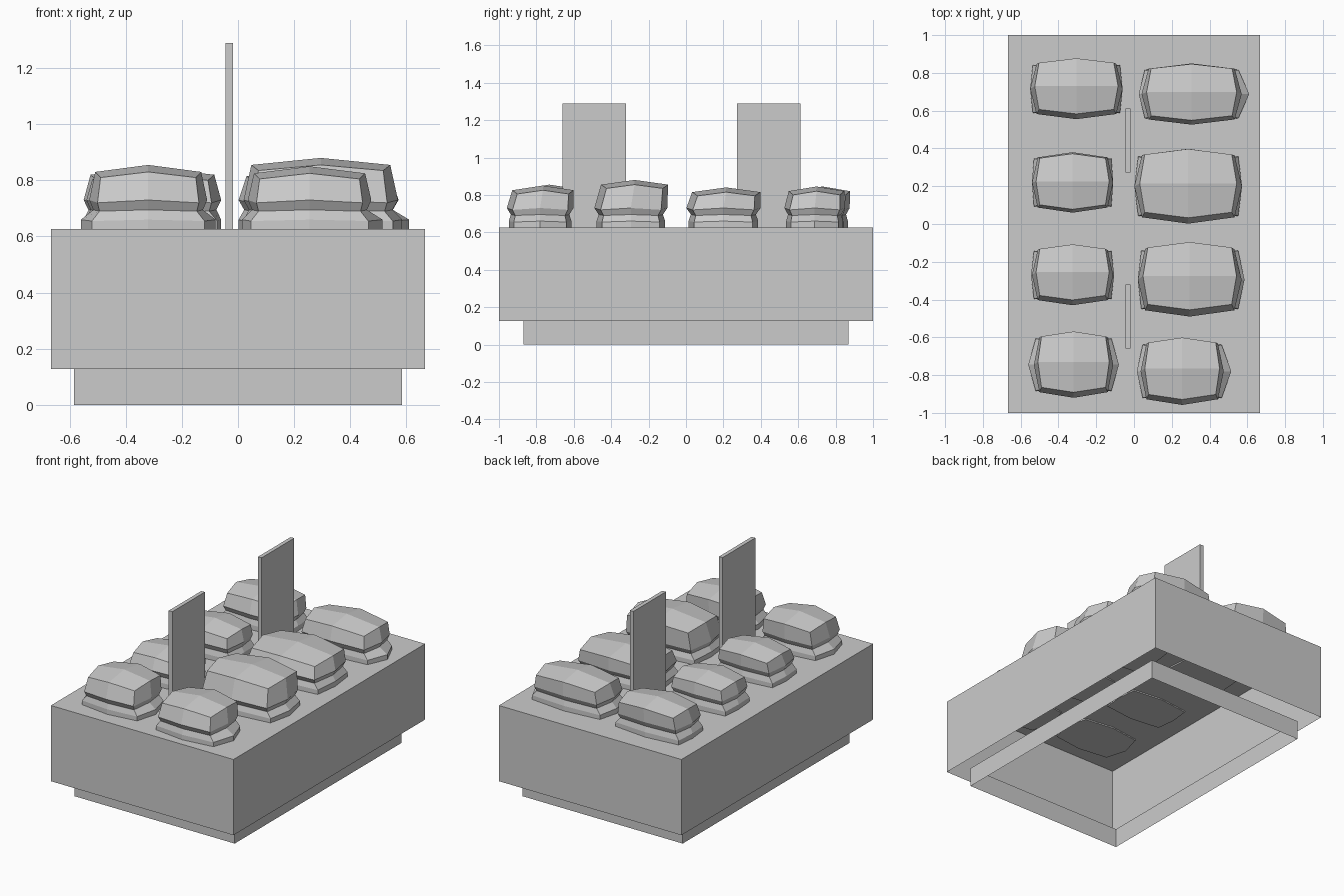
import bpy, bmesh
from mathutils import Vector

cube = bpy.data.objects.get("Cube")
if cube:
    bpy.data.objects.remove(cube, do_unlink=True)

grey = bpy.data.materials.new("plain_grey")
grey.use_nodes = True
grey.diffuse_color = (0.6, 0.6, 0.6, 1)
grey.node_tree.nodes["Principled BSDF"].inputs["Base Color"].default_value = (0.6, 0.6, 0.6, 1)

DECK = 0.627
RIM = 0.127


def finish(name, bm):
    bmesh.ops.recalc_face_normals(bm, faces=bm.faces)
    mesh = bpy.data.meshes.new(name)
    bm.to_mesh(mesh)
    bm.free()
    mesh.materials.append(grey)
    obj = bpy.data.objects.new(name, mesh)
    bpy.context.collection.objects.link(obj)
    return obj


def box(name, lo, hi, open_sides=()):
    """Box between two corners, leaving out faces that point along open_sides."""
    lo, hi = Vector(lo), Vector(hi)
    bm = bmesh.new()
    bmesh.ops.create_cube(bm, size=1)
    bm.normal_update()
    gone = [f for f in bm.faces if round(f.normal.z) in open_sides]
    bmesh.ops.scale(bm, vec=hi - lo, verts=bm.verts)
    bmesh.ops.translate(bm, vec=(lo + hi) / 2, verts=bm.verts)
    bmesh.ops.delete(bm, geom=gone, context='FACES')
    # Keep the outward winding of the open shells
    return finish(name, bm)


def ring(bm, cx, cy, corner, mid_y, end_l, end_r, heights):
    """Eight points: corners, bulged long sides and pointed ends."""
    x, y = corner
    zc, zm = heights
    pts = [(-x, -y, zc), (0, -mid_y, zm), (x, -y, zc), (end_r, 0, zm),
           (x, y, zc), (0, mid_y, zm), (-x, y, zc), (-end_l, 0, zm)]
    return [bm.verts.new((cx + a, cy + b, c)) for a, b, c in pts]


def mound(name, cx, cy, hx, hy, peak, flare_l, flare_r, lean):
    bm = bmesh.new()
    kx, ky = hx * 0.86, hy * 0.83
    levels = [
        # flared foot
        ring(bm, cx, cy, (kx + 0.02, ky * 0.95), hy * 0.94,
             hx + flare_l, hx + flare_r, (DECK - 0.008, DECK - 0.008)),
        ring(bm, cx, cy, (kx + 0.02, ky * 0.95), hy * 0.94,
             hx + flare_l, hx + flare_r, (0.655, 0.66)),
        # waist
        ring(bm, cx, cy, (kx * 0.96, ky * 0.9), hy * 0.88,
             hx * 0.93, hx * 0.93, (0.69, 0.695)),
        # widest line and upper rim
        ring(bm, cx, cy, (kx, ky), hy, hx, hx, (0.72, 0.73)),
        ring(bm, cx, cy + lean, (kx * 0.94, ky * 0.93), hy * 0.92,
             hx * 0.9, hx * 0.9, (peak - 0.045, peak - 0.025)),
    ]
    for low, high in zip(levels, levels[1:]):
        for i in range(8):
            j = (i + 1) % 8
            bm.faces.new((low[i], low[j], high[j], high[i]))
    # four roof panels meeting at the crown
    top = levels[-1]
    crown = bm.verts.new((cx, cy + lean, peak))
    for i in (1, 3, 5, 7):
        bm.faces.new((crown, top[i], top[(i + 1) % 8], top[(i + 2) % 8]))
    bm.faces.new(levels[0][::-1])
    return finish(name, bm)


# Hollow body, open below, and the open frame under it
box("body", (-0.667, -1, RIM), (0.667, 1, DECK), open_sides=(-1,))
box("base_frame", (-0.585, -0.87, 0), (0.585, 0.87, RIM), open_sides=(-1, 1))

# Upright divider plates
for name, y in (("front_plate", -0.66), ("back_plate", 0.272)):
    box(name, (-0.044, y, DECK), (-0.018, y + 0.34, 1.29))

# Two rows of mounds: centre, half sizes, crown height, foot flares, lean
mounds = [
    ("right_mound_1", -0.32, -0.745, 0.21, 0.175, 0.855, 0.03, 0.03, 0.015),
    ("right_mound_2", -0.325, -0.27, 0.215, 0.16, 0.83, 0.005, 0.005, 0.015),
    ("right_mound_3", -0.325, 0.22, 0.215, 0.16, 0.83, 0, 0, 0.005),
    ("right_mound_4", -0.305, 0.715, 0.245, 0.16, 0.845, 0, 0, 0.015),
    ("left_mound_1", 0.255, -0.78, 0.22, 0.178, 0.85, 0.02, 0.04, 0.015),
    ("left_mound_2", 0.295, -0.295, 0.275, 0.195, 0.88, 0, 0.015, 0.02),
    ("left_mound_3", 0.287, 0.2, 0.285, 0.198, 0.84, 0, 0, 0.015),
    ("left_mound_4", 0.305, 0.688, 0.265, 0.162, 0.845, 0.015, 0.04, 0.01),
]
for m in mounds:
    mound(*m)
